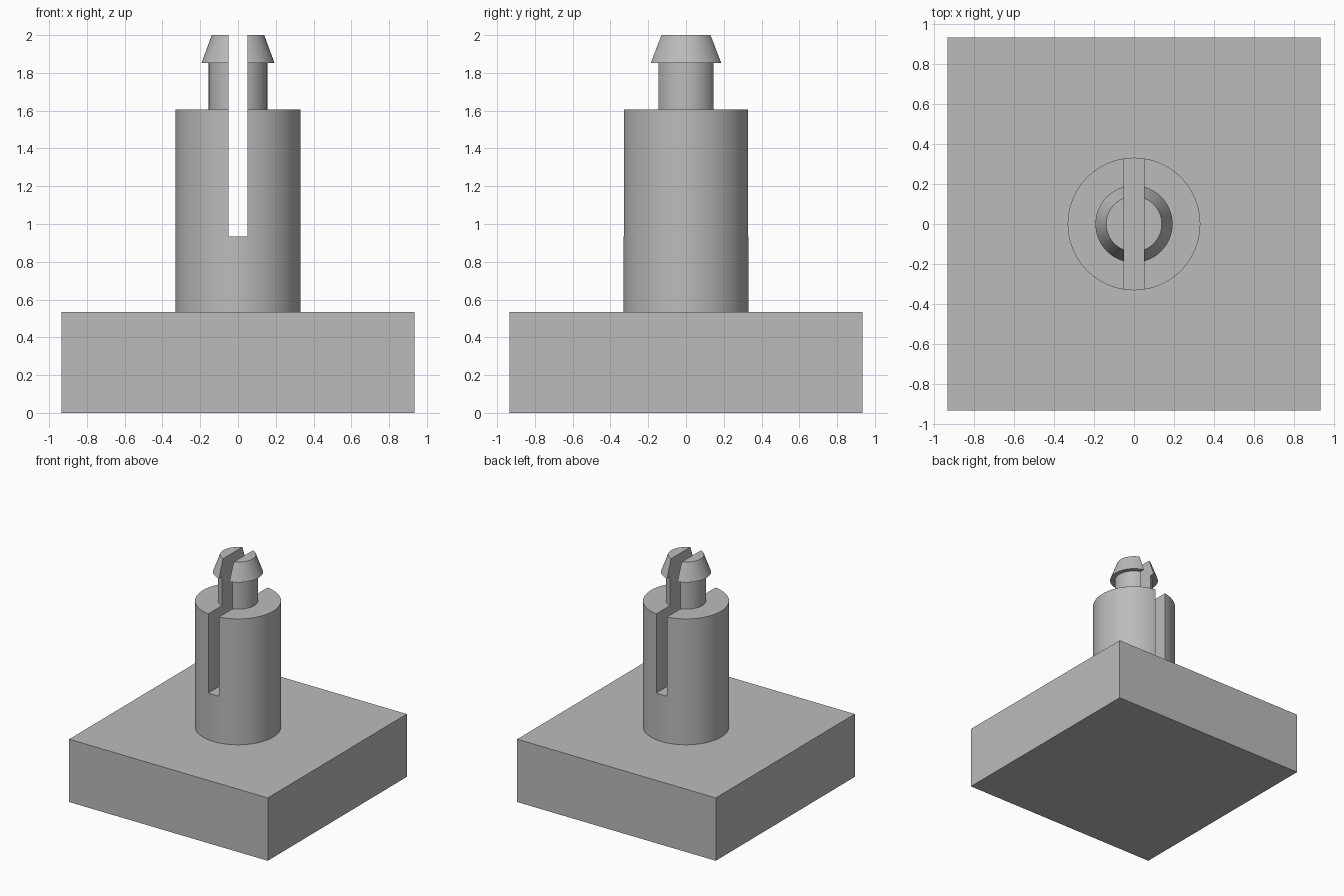
import bpy, bmesh, math
from mathutils import Matrix

cube = bpy.data.objects.get("Cube")
if cube:
    bpy.data.objects.remove(cube, do_unlink=True)

grey = bpy.data.materials.new("light_grey")
grey.use_nodes = True
colour = (0.5, 0.5, 0.5, 1)
grey.diffuse_color = colour
grey.node_tree.nodes["Principled BSDF"].inputs["Base Color"].default_value = colour


def make_object(name, bm):
    bmesh.ops.recalc_face_normals(bm, faces=bm.faces[:])
    mesh = bpy.data.meshes.new(name)
    bm.to_mesh(mesh)
    bm.free()
    mesh.materials.append(grey)
    obj = bpy.data.objects.new(name, mesh)
    bpy.context.collection.objects.link(obj)
    return obj


def make_box(name, half_x, half_y, z0, z1):
    bm = bmesh.new()
    size = Matrix.Diagonal((2 * half_x, 2 * half_y, z1 - z0, 1))
    bmesh.ops.create_cube(bm, size=1, matrix=Matrix.Translation((0, 0, (z0 + z1) / 2)) @ size)
    return make_object(name, bm)


def make_lathe(name, profile, sides=96):
    """Stacked rings of (radius, z), capped at both ends."""
    bm = bmesh.new()
    rings = [[bm.verts.new((r * math.cos(math.tau * i / sides), r * math.sin(math.tau * i / sides), z))
              for i in range(sides)] for r, z in profile]
    for low, high in zip(rings, rings[1:]):
        for i in range(sides):
            j = (i + 1) % sides
            bm.faces.new((low[i], low[j], high[j], high[i]))
    bm.faces.new(rings[0])
    bm.faces.new(rings[-1])
    return make_object(name, bm)


# Square base block
BASE_TOP = 0.535
make_box("base_block", 0.935, 0.935, 0, BASE_TOP)

# Post, neck and tapered snap head
post = make_lathe("slotted_post", [
    (0.332, BASE_TOP), (0.332, 1.607),
    (0.155, 1.607), (0.155, 1.853),
    (0.193, 1.853), (0.139, 2.0)])

# Slot running front to back through the post
cutter = make_box("slot_cutter", 0.05, 0.6, 0.933, 2.2)
cutter.hide_render = True
slot = post.modifiers.new("slot", 'BOOLEAN')
slot.operation = 'DIFFERENCE'
slot.solver = 'EXACT'
slot.object = cutter

# Bake the cut, then smooth the round sides
bpy.ops.object.select_all(action='DESELECT')
post.select_set(True)
bpy.context.view_layer.objects.active = post
bpy.ops.object.modifier_apply(modifier=slot.name)
bpy.data.objects.remove(cutter, do_unlink=True)
bpy.ops.object.shade_smooth_by_angle(angle=math.radians(30))
